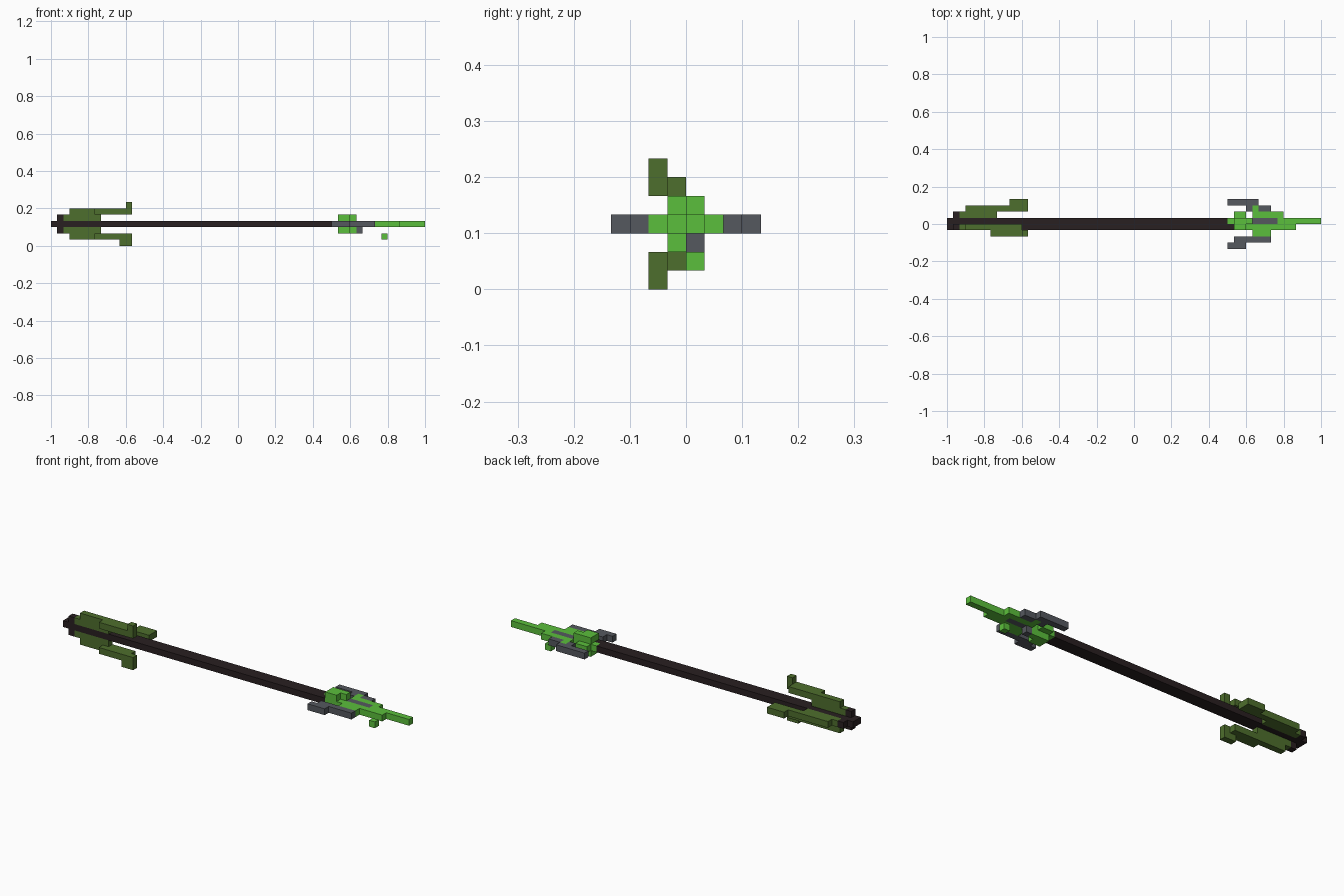
import bpy, bmesh
from mathutils import Vector

default_cube = bpy.data.objects.get("Cube")
if default_cube:
    bpy.data.objects.remove(default_cube, do_unlink=True)

UNIT = 1 / 30                      # edge length of one block
ORIGIN = Vector((-1, -4 * UNIT, 0))
MIDDLE = 3                         # height row of the shaft
DIRECTIONS = [Vector(d) for d in ((1, 0, 0), (-1, 0, 0), (0, 1, 0),
                                  (0, -1, 0), (0, 0, 1), (0, 0, -1))]


def make_material(name, colour):
    mat = bpy.data.materials.new(name)
    mat.use_nodes = True
    mat.diffuse_color = (*colour, 1)
    mat.node_tree.nodes["Principled BSDF"].inputs["Base Color"].default_value = (*colour, 1)
    return mat


brown = make_material("dark brown", (0.022, 0.014, 0.015))
olive = make_material("olive green", (0.076, 0.156, 0.026))
green = make_material("bright green", (0.105, 0.52, 0.045))
grey = make_material("slate grey", (0.091, 0.098, 0.114))

parts = {}                         # part name -> (material, set of cells)
filled = set()


def row(part, mat, first, last, y, z=MIDDLE):
    """Fill a run of blocks along x; cells already taken keep their part."""
    cells = {(x, y, z) for x in range(first, last + 1)} - filled
    parts.setdefault(part, (mat, set()))[1].update(cells)
    filled.update(cells)


def build(name, mat, cells):
    """Skin the cells with outside faces only, then merge flat areas."""
    bm = bmesh.new()
    for cell in cells:
        centre = Vector(cell) + Vector((0.5, 0.5, 0.5))
        for d in DIRECTIONS:
            if tuple(int(c) for c in Vector(cell) + d) in filled:
                continue
            u = Vector((d.y, d.z, d.x))
            v = d.cross(u)
            corners = [centre + (d + a * u + b * v) / 2
                       for a, b in ((-1, -1), (1, -1), (1, 1), (-1, 1))]
            bm.faces.new([bm.verts.new(ORIGIN + p * UNIT) for p in corners])
    bmesh.ops.remove_doubles(bm, verts=bm.verts, dist=UNIT / 10)
    bmesh.ops.dissolve_limit(bm, angle_limit=0.01, verts=bm.verts, edges=bm.edges)
    mesh = bpy.data.meshes.new(name)
    bm.to_mesh(mesh)
    bm.free()
    mesh.materials.append(mat)
    bpy.context.collection.objects.link(bpy.data.objects.new(name, mesh))


# Green blade: tip, body and side steps
row("blade", green, 45, 48, 4)
row("blade", green, 53, 59, 4)
row("blade", green, 46, 55, 3)
row("blade", green, 46, 47, 5)
row("blade", green, 49, 53, 5)
row("blade", green, 49, 51, 2)
row("blade", green, 49, 49, 6)

# Green collars above and below the blade root
for part, z in (("upper_collar", MIDDLE + 1), ("lower_collar", MIDDLE - 1)):
    row(part, green, 46, 47, 3, z)
    row(part, green, 46, 48, 4, z)
row("loose_chip", green, 53, 53, 4, 1)

# Grey core and side prongs
row("blade_core", grey, 49, 52, 4)
row("core_stud", grey, 49, 49, 4, MIDDLE - 1)
row("front_prong", grey, 45, 47, 0)
row("front_prong", grey, 46, 51, 1)
row("back_prong", grey, 45, 49, 7)
row("back_prong", grey, 48, 51, 6)

# Shaft and butt studs
for y in (3, 4):
    row("shaft", brown, 0, 45, y)
row("back_stud", brown, 1, 1, 5)
for part, side in (("upper_stud", 1), ("lower_stud", -1)):
    row(part, brown, 1, 1, 3, MIDDLE + side)

# Olive fins: upper and lower mirrored, plus one at the back
for part, side in (("upper_fin", 1), ("lower_fin", -1)):
    row(part, olive, 2, 7, 3, MIDDLE + side)
    row(part, olive, 3, 11, 3, MIDDLE + 2 * side)
    row(part, olive, 7, 12, 2, MIDDLE + 2 * side)
    row(part, olive, 12 if side > 0 else 11, 12, 2, MIDDLE + 3 * side)
row("back_fin", olive, 2, 7, 5)
row("back_fin", olive, 3, 12, 6)
row("back_fin", olive, 10, 12, 7)

for name, (mat, cells) in parts.items():
    build(name, mat, cells)
